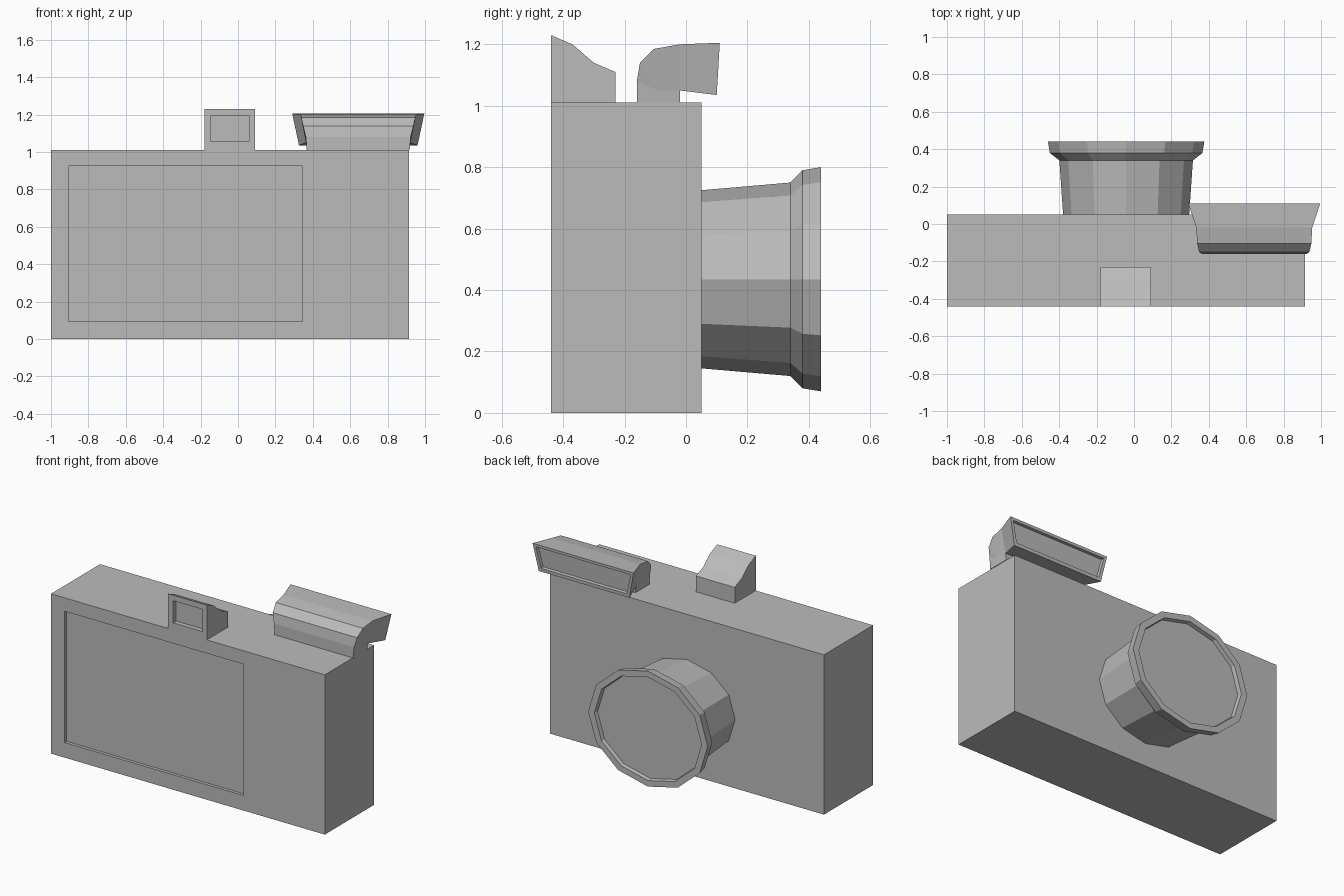
import bpy, bmesh, math
from mathutils import Vector

cube = bpy.data.objects.get("Cube")
if cube:
    bpy.data.objects.remove(cube, do_unlink=True)

GREY = (0.5, 0.5, 0.5, 1)
mat = bpy.data.materials.new("plain_grey")
mat.use_nodes = True
mat.diffuse_color = GREY
mat.node_tree.nodes["Principled BSDF"].inputs["Base Color"].default_value = GREY


def finish(name, bm):
    bmesh.ops.recalc_face_normals(bm, faces=bm.faces)
    mesh = bpy.data.meshes.new(name)
    bm.to_mesh(mesh)
    bm.free()
    mesh.materials.append(mat)
    obj = bpy.data.objects.new(name, mesh)
    bpy.context.collection.objects.link(obj)
    return obj


def extrude_profile(profile, x0, x1):
    """Sweep a (y, z) outline along x."""
    bm = bmesh.new()
    a = [bm.verts.new((x0, y, z)) for y, z in profile]
    b = [bm.verts.new((x1, y, z)) for y, z in profile]
    bm.faces.new(a)
    bm.faces.new(b[::-1])
    for i in range(len(a)):
        j = (i + 1) % len(a)
        bm.faces.new((a[i], a[j], b[j], b[i]))
    bmesh.ops.recalc_face_normals(bm, faces=bm.faces)
    return bm


def recess_front(bm, x0, x1, z0, z1, depth):
    """Sink a rectangle into the face that looks towards -y."""
    bm.normal_update()
    face = min(bm.faces, key=lambda f: f.normal.y)
    mid = face.calc_center_median()
    bmesh.ops.inset_individual(bm, faces=[face], thickness=0.01)
    for v in face.verts:
        v.co.x = x0 if v.co.x < mid.x else x1
        v.co.z = z0 if v.co.z < mid.z else z1
    new = bmesh.ops.extrude_discrete_faces(bm, faces=[face])["faces"][0]
    bmesh.ops.translate(bm, verts=new.verts, vec=(0, depth, 0))


# Body with sunken screen
bm = extrude_profile([(-0.44, 0), (-0.44, 1.01), (0.05, 1.01), (0.05, 0)], -1, 0.915)
recess_front(bm, -0.905, 0.345, 0.095, 0.925, 0.02)
finish("body", bm)

# Viewfinder with sloping hood
bm = extrude_profile([(-0.44, 1.01), (-0.44, 1.23), (-0.37, 1.2), (-0.3, 1.14),
                      (-0.23, 1.11), (-0.23, 1.01)], -0.18, 0.09)
recess_front(bm, -0.145, 0.06, 1.055, 1.195, 0.03)
finish("viewfinder", bm)

# Lens: twelve-sided slightly flattened barrel, flared rim and sunken glass
SIDES = 12
LENS = [(0.05, 0.337, 0.29), (0.34, 0.357, 0.315), (0.38, 0.408, 0.355),
        (0.44, 0.418, 0.365), (0.44, 0.375, 0.327), (0.415, 0.37, 0.323)]
bm = bmesh.new()
rings = []
for y, rx, rz in LENS:
    angles = [math.tau * i / SIDES for i in range(SIDES)]
    rings.append([bm.verts.new((-0.042 + rx * math.cos(t), y, 0.435 + rz * math.sin(t)))
                  for t in angles])
for a, b in zip(rings, rings[1:]):
    for i in range(SIDES):
        j = (i + 1) % SIDES
        bm.faces.new((a[i], a[j], b[j], b[i]))
bm.faces.new(rings[0])
bm.faces.new(rings[-1])
finish("lens", bm)

# Flash: bent neck widening into a tilted head; each point is (y, z, half width)
FLASH = [(-0.16, 1.01, 0.275), (-0.16, 1.08, 0.28), (-0.15, 1.14, 0.295),
         (-0.105, 1.185, 0.305), (-0.02, 1.2, 0.31), (0.11, 1.205, 0.353),
         (0.1, 1.035, 0.317), (-0.02, 1.05, 0.28), (-0.02, 1.01, 0.275)]
bm = bmesh.new()
sides = []
for s in (-1, 1):
    ring = [bm.verts.new((0.643 + s * w, y, z)) for y, z, w in FLASH]
    sides.append(ring)
    inner = bm.verts.new((0.643 + s * 0.28, -0.09, 1.05))
    bm.faces.new((ring[0], ring[1], inner, ring[7], ring[8]))
    bm.faces.new((ring[4], ring[5], ring[6], ring[7]))
    for i in (1, 2, 3):
        bm.faces.new((ring[i], ring[i + 1], inner))
    bm.faces.new((ring[4], ring[7], inner))
a, b = sides
for i in range(len(a)):
    j = (i + 1) % len(a)
    bm.faces.new((a[i], a[j], b[j], b[i]))
bmesh.ops.recalc_face_normals(bm, faces=bm.faces)
# Sunken flash panel
panel = max(bm.faces, key=lambda f: f.normal.y * (f.calc_center_median().y > 0.08))
bmesh.ops.inset_individual(bm, faces=[panel], thickness=0.028)
bmesh.ops.inset_individual(bm, faces=[panel], thickness=0.002, depth=-0.02)
finish("flash", bm)
